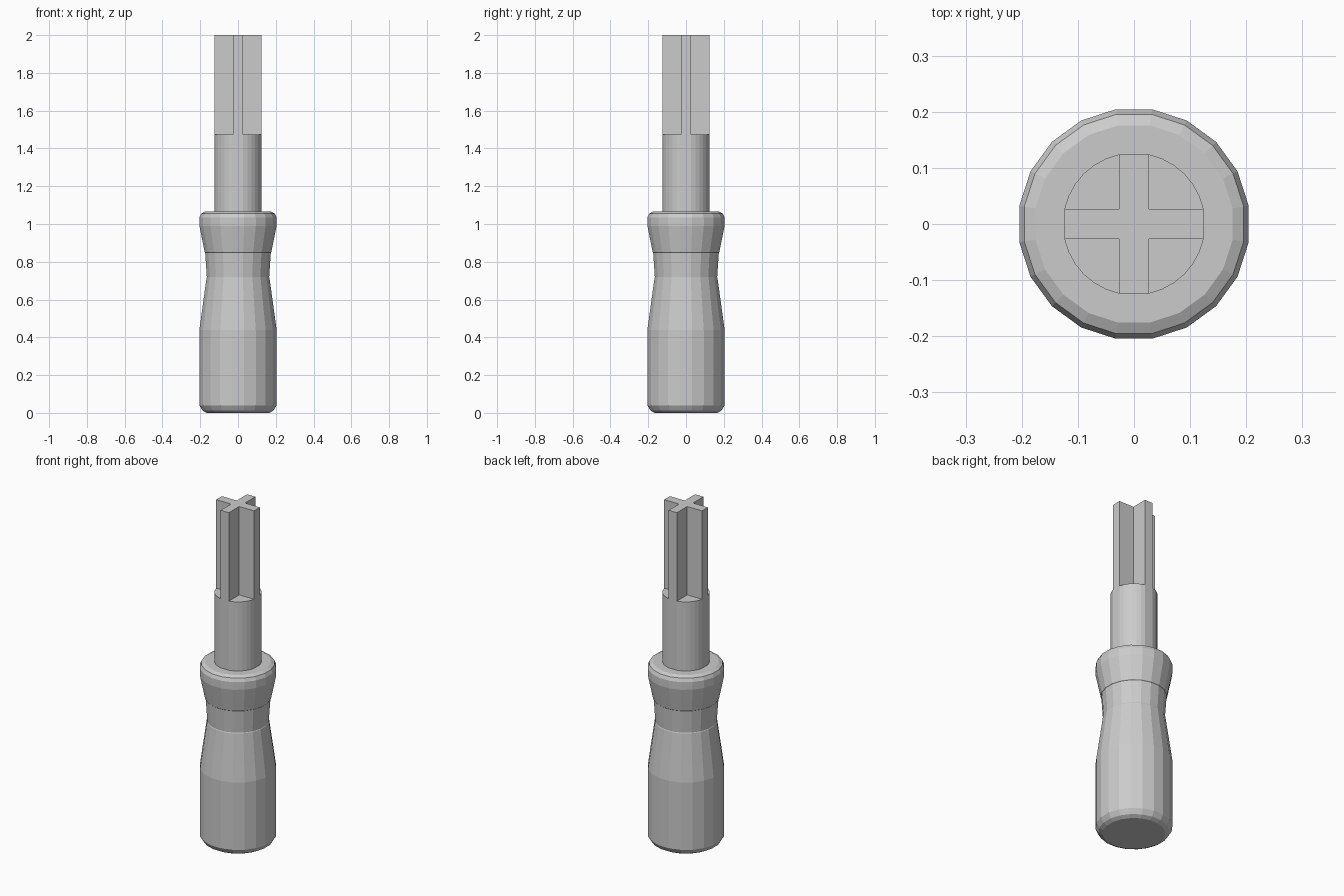
import bpy, bmesh
from math import sin, cos, pi, atan2, hypot

if "Cube" in bpy.data.objects:
    bpy.data.objects.remove(bpy.data.objects["Cube"])


def prism_stack(name, rings, cap_bottom=True):
    """Skin a list of equal-length point rings and cap the ends."""
    bm = bmesh.new()
    loops = [[bm.verts.new(p) for p in ring] for ring in rings]
    n = len(loops[0])
    for a, b in zip(loops, loops[1:]):
        for i in range(n):
            j = (i + 1) % n
            bm.faces.new((a[i], a[j], b[j], b[i]))
    if cap_bottom:
        bm.faces.new(loops[0][::-1])
    bm.faces.new(loops[-1])
    bmesh.ops.recalc_face_normals(bm, faces=bm.faces)
    mesh = bpy.data.meshes.new(name)
    bm.to_mesh(mesh)
    bm.free()
    obj = bpy.data.objects.new(name, mesh)
    bpy.context.collection.objects.link(obj)
    return obj


def circle(r, z, n):
    return [(r * cos(2 * pi * (i + 0.5) / n), r * sin(2 * pi * (i + 0.5) / n), z)
            for i in range(n)]


def extrude(name, outline, z0, z1, cap_bottom=True):
    return prism_stack(name, [[(x, y, z) for x, y in outline] for z in (z0, z1)], cap_bottom)


def four_fold(points):
    """Repeat a quarter outline around the z axis."""
    out = []
    for k in range(4):
        c, s = (1, 0, -1, 0)[k], (0, 1, 0, -1)[k]
        out += [(x * c - y * s, x * s + y * c) for x, y in points]
    return out


# Handle: faceted lathe with waisted finger grip and chamfered ends
profile = [(0.168, 0.0), (0.190, 0.012), (0.207, 0.04), (0.207, 0.44),
           (0.169, 0.713), (0.167, 0.717), (0.176, 0.85), (0.179, 0.853),
           (0.207, 0.99), (0.207, 1.035), (0.198, 1.055), (0.178, 1.065)]
prism_stack("handle", [circle(r, z, 20) for r, z in profile])

# Shaft: round bar whose four flats line up with the blade tips
half, reach = 0.027, 0.124
radius, start = hypot(half, reach), atan2(half, reach)
arc = [start + (pi / 2 - 2 * start) * i / 6 for i in range(7)]
extrude("shaft", four_fold([(radius * cos(a), radius * sin(a)) for a in arc]),
        1.06, 1.475, cap_bottom=False)

# Cross-shaped tip
extrude("cross_tip", four_fold([(reach, -half), (reach, half), (half, half)]),
        1.475, 2.0, cap_bottom=False)
